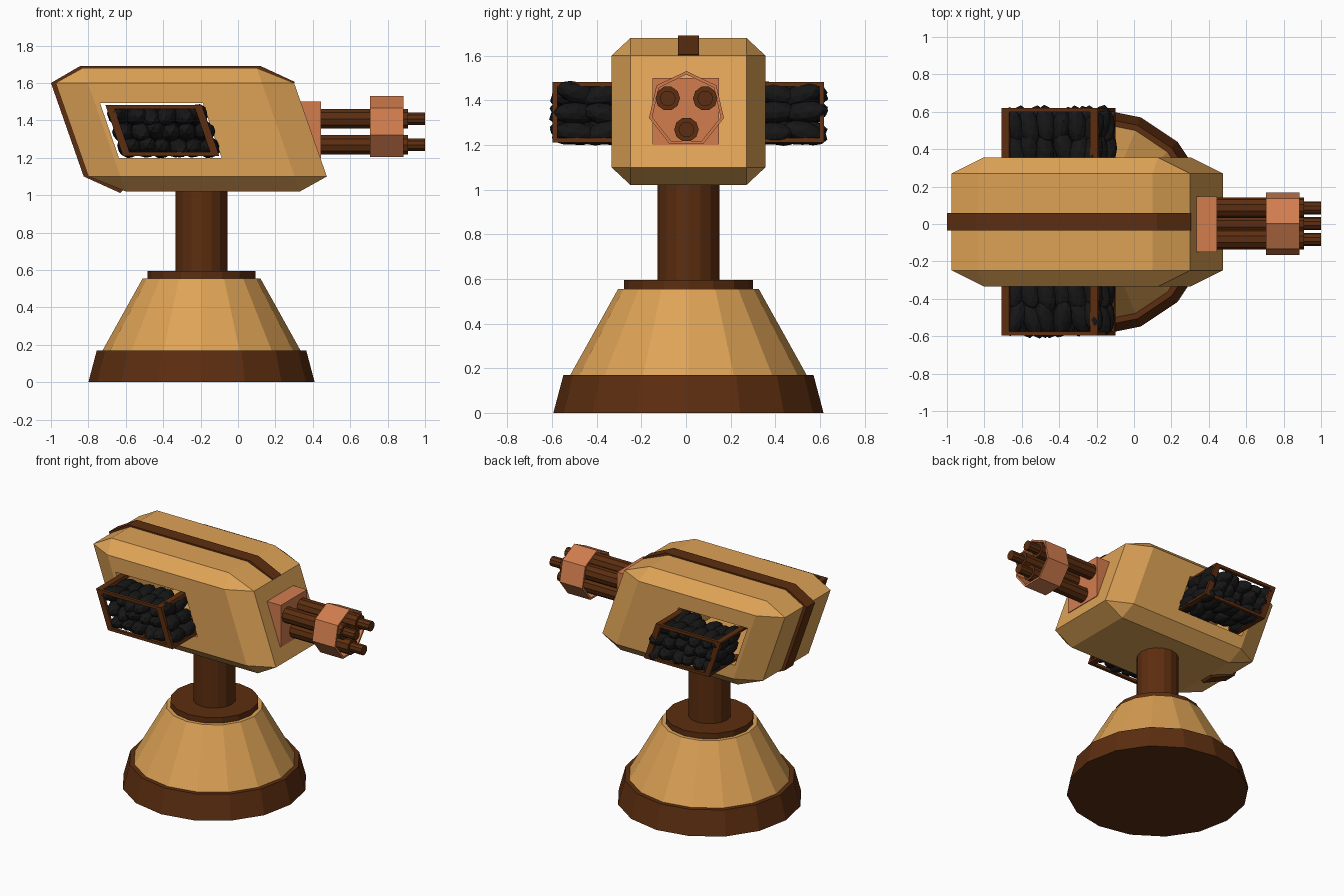
import bpy, bmesh, math, random
from mathutils import Vector, Matrix

if "Cube" in bpy.data.objects:
    bpy.data.objects.remove(bpy.data.objects["Cube"])

random.seed(4)
CY = 0.011            # y centre of base, housing and baskets
BX = -0.195           # x centre of base


def material(name, rgb):
    m = bpy.data.materials.new(name)
    m.diffuse_color = (*rgb, 1)
    m.use_nodes = True
    m.node_tree.nodes["Principled BSDF"].inputs["Base Color"].default_value = m.diffuse_color
    return m


TAN = material("tan_paint", (0.73, 0.365, 0.093))
BROWN = material("dark_brown", (0.107, 0.027, 0.005))
COPPER = material("copper", (0.645, 0.205, 0.076))
BLACK = material("black", (0.008, 0.008, 0.008))


def finish(name, bm, mat):
    bmesh.ops.recalc_face_normals(bm, faces=bm.faces)
    me = bpy.data.meshes.new(name)
    bm.to_mesh(me)
    bm.free()
    me.materials.append(mat)
    ob = bpy.data.objects.new(name, me)
    bpy.context.collection.objects.link(ob)
    return ob


def add_prism(bm, pts, y0, y1):
    """Closed xz outline extruded from y0 to y1."""
    a = [bm.verts.new((x, y0, z)) for x, z in pts]
    b = [bm.verts.new((x, y1, z)) for x, z in pts]
    bm.faces.new(a)
    bm.faces.new(b[::-1])
    n = len(pts)
    for i in range(n):
        j = (i + 1) % n
        bm.faces.new((a[i], a[j], b[j], b[i]))


def frustum(name, z0, z1, r0, r1, sides, mat):
    bm = bmesh.new()
    bmesh.ops.create_cone(bm, cap_ends=True, segments=sides, radius1=r0, radius2=r1,
                          depth=z1 - z0,
                          matrix=Matrix.Translation((BX, CY, (z0 + z1) / 2)))
    return finish(name, bm, mat)


def add_rod(bm, x0, x1, y, z, r, sides=10):
    bmesh.ops.create_cone(bm, cap_ends=True, segments=sides, radius1=r, radius2=r,
                          depth=x1 - x0,
                          matrix=Matrix.Translation(((x0 + x1) / 2, y, z))
                          @ Matrix.Rotation(math.pi / 2, 4, 'Y'))


def slant(x0, x1, z0, z1, k=0.345, zm=1.346):
    """Leaning parallelogram; x values are given at height zm."""
    return [(x - k * (z - zm), z) for x, z in ((x0, z0), (x1, z0), (x1, z1), (x0, z1))]


# Pedestal
frustum("base_ring", 0, 0.17, 0.605, 0.56, 16, BROWN)
frustum("base_cone", 0.165, 0.555, 0.532, 0.315, 16, TAN)
frustum("collar_disc", 0.55, 0.595, 0.289, 0.289, 16, BROWN)
frustum("post", 0.59, 1.06, 0.139, 0.139, 16, BROWN)

# Housing: leaning box with all edges chamfered
bm = bmesh.new()
HX, HY, HZ, ZC = 0.6375, 0.345, 0.33, 1.35
DX, DY, DZ = 0.172, 0.086, 0.08
for sx in (-1, 1):
    for sy in (-1, 1):
        for sz in (-1, 1):
            for x, y, z in ((HX, HY - DY, HZ - DZ), (HX - DX, HY, HZ - DZ),
                            (HX - DX, HY - DY, HZ)):
                bm.verts.new((-0.25 + sx * x - 0.35 * sz * z, CY + sy * y, ZC + sz * z))
bmesh.ops.convex_hull(bm, input=bm.verts)
bmesh.ops.dissolve_limit(bm, angle_limit=0.01, verts=bm.verts, edges=bm.edges)
housing = finish("housing", bm, TAN)

# Opening through the housing for the two baskets
bm = bmesh.new()
add_prism(bm, slant(-0.687, -0.138, 1.2, 1.493), CY - 0.6, CY + 0.6)
cutter = finish("opening_cutter", bm, TAN)
cutter.hide_render = True
mod = housing.modifiers.new("opening", 'BOOLEAN')
mod.operation = 'DIFFERENCE'
mod.solver = 'EXACT'
mod.object = cutter
bpy.context.view_layer.objects.active = housing
bpy.ops.object.modifier_apply(modifier="opening")
bpy.data.objects.remove(cutter)

# Raised strip along the spine and down the back
outer = [(0.305, 1.605), (0.122, 1.69), (-0.845, 1.69), (-1.0, 1.60), (-0.825, 1.10), (-0.63, 1.012)]
inner = [(0.27, 1.58), (0.10, 1.66), (-0.82, 1.66), (-0.95, 1.585), (-0.78, 1.11), (-0.60, 1.04)]
bm = bmesh.new()
add_prism(bm, outer + inner[::-1], CY - 0.047, CY + 0.047)
finish("spine_strip", bm, BROWN)

# Baskets and their contents on both sides
L, R, B, T = -0.662, -0.147, 1.21, 1.483
W, H = 0.042, 0.021
for side, s in (("front", -1), ("back", 1)):
    bm = bmesh.new()
    y_in, y_mid, y_out = CY + s * 0.25, CY + s * 0.587, CY + s * 0.608
    for z0, z1 in ((B, B + H), (T - H, T)):
        add_prism(bm, slant(L, R, z0, z1), y_mid, y_out)          # long rails
        for x0 in (L, R - W):
            add_prism(bm, slant(x0, x0 + W, z0, z1), y_in, y_out)  # cross rails
    for x0 in (L, R - W):
        add_prism(bm, slant(x0, x0 + W, B, T), y_mid, y_out)      # uprights
    finish(side + "_basket_frame", bm, BROWN)

    bm = bmesh.new()
    for row in range(3):
        for col in range(6):
            for depth in (0.38, 0.51):
                z = 1.256 + row * 0.085 + random.uniform(-0.006, 0.006)
                x = -0.612 + col * 0.085 - 0.345 * (z - 1.346) + random.uniform(-0.01, 0.01)
                y = CY + s * (depth + random.uniform(-0.015, 0.015))
                m = (Matrix.Translation((x, y, z))
                     @ Matrix.Rotation(random.uniform(-0.3, 0.3), 4, 'Z')
                     @ Matrix.Rotation(random.uniform(-0.3, 0.3), 4, 'X')
                     @ Matrix.Diagonal((0.054, 0.105, 0.05, 1)))
                bmesh.ops.create_icosphere(bm, subdivisions=2, radius=1, matrix=m)
    finish(side + "_basket_lumps", bm, BLACK)

# Gun: mounting plate
GZ = 1.362
bm = bmesh.new()
add_prism(bm, [(0.335, 1.2), (0.445, 1.2), (0.445, 1.5), (0.335, 1.5)], -0.15, 0.148)
finish("gun_mount", bm, COPPER)

# Three barrels with narrower muzzles
bm = bmesh.new()
for k in range(3):
    a = math.radians(30 + 120 * k)
    y, z = 0.002 + 0.097 * math.cos(a), GZ + 0.093 * math.sin(a)
    add_rod(bm, 0.42, 0.908, y, z, 0.055)
    add_rod(bm, 0.9, 1.0, y, z, 0.035)
finish("barrels", bm, BROWN)

# Hollow seven-sided barrel collar
bm = bmesh.new()
rings = []
for x, r in ((0.705, 0.172), (0.885, 0.172), (0.885, 0.157), (0.705, 0.157)):
    rings.append([bm.verts.new((x, 0.002 + r * math.sin(2 * math.pi * i / 7),
                                GZ - 0.003 + r * math.cos(2 * math.pi * i / 7)))
                  for i in range(7)])
for p in range(4):
    q = (p + 1) % 4
    for i in range(7):
        j = (i + 1) % 7
        bm.faces.new((rings[p][i], rings[p][j], rings[q][j], rings[q][i]))
finish("barrel_collar", bm, COPPER)
